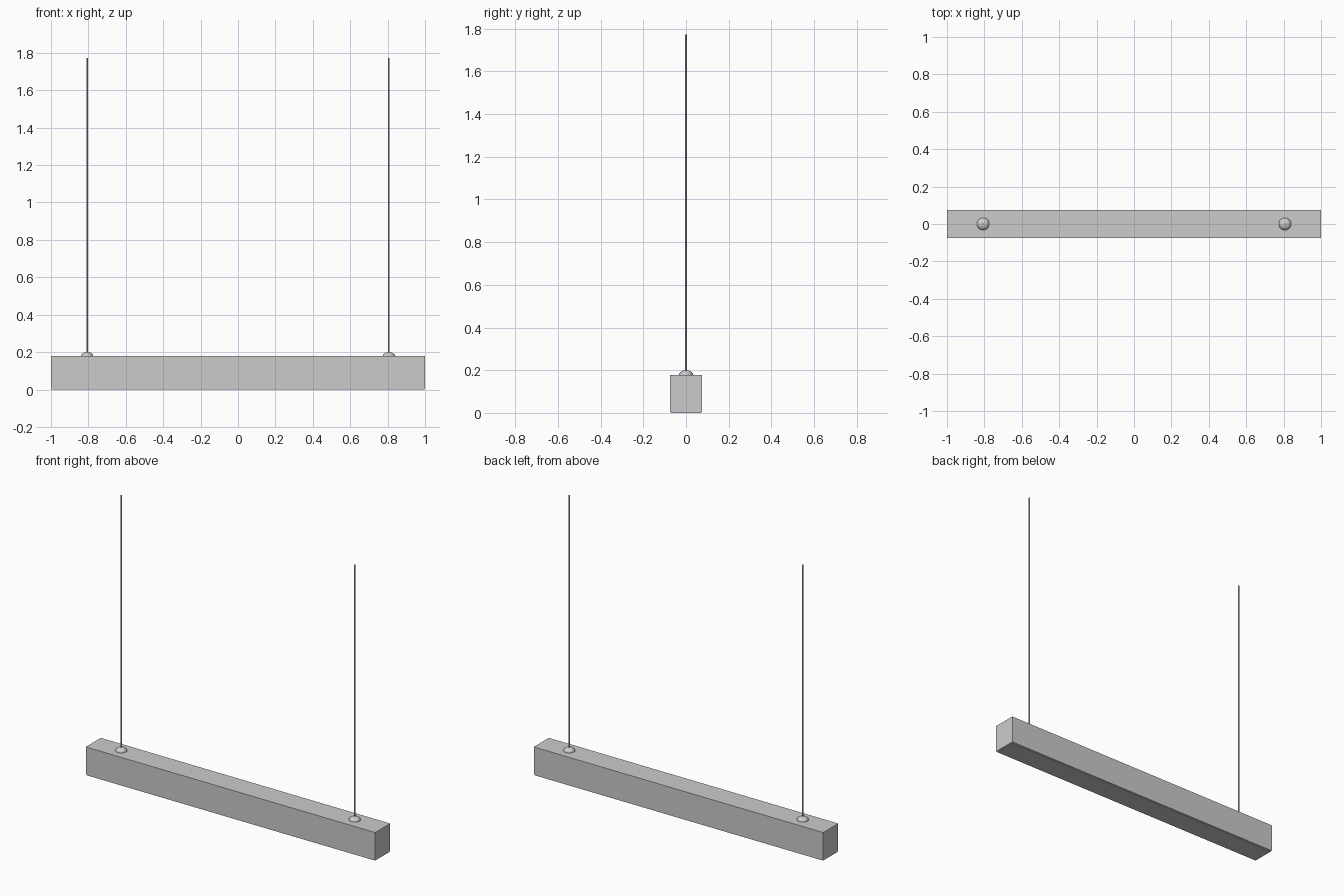
import bpy

if "Cube" in bpy.data.objects:
    bpy.data.objects.remove(bpy.data.objects["Cube"])

X_CABLE, TOP, CABLE_TOP = 0.807, 0.178, 1.772


def box(name, size, z0):
    bpy.ops.mesh.primitive_cube_add(size=1, location=(0, 0, z0 + size[2] / 2))
    ob = bpy.context.object
    ob.name = name
    ob.scale = size
    bpy.ops.object.transform_apply(location=False, rotation=False, scale=True)
    return ob


# long housing and the thin light panel under it
box("housing", (2.0, 0.148, TOP - 0.005), 0.005)
box("diffuser_panel", (1.992, 0.14, 0.01), 0.0)

for side, x in (("left", -X_CABLE), ("right", X_CABLE)):
    # domed cable grip, lower part sunk in the housing
    bpy.ops.mesh.primitive_uv_sphere_add(segments=24, ring_count=12, radius=0.033,
                                         location=(x, 0, TOP))
    grip = bpy.context.object
    grip.name = side + "_cable_grip"
    grip.scale = (1, 1, 0.022 / 0.033)
    bpy.ops.object.transform_apply(location=False, rotation=False, scale=True)
    bpy.ops.object.shade_smooth_by_angle()

    # suspension cable
    z0 = TOP - 0.01
    bpy.ops.mesh.primitive_cylinder_add(vertices=12, radius=0.004, depth=CABLE_TOP - z0,
                                        location=(x, 0, (z0 + CABLE_TOP) / 2))
    bpy.context.object.name = side + "_cable"
    bpy.ops.object.shade_smooth_by_angle()
